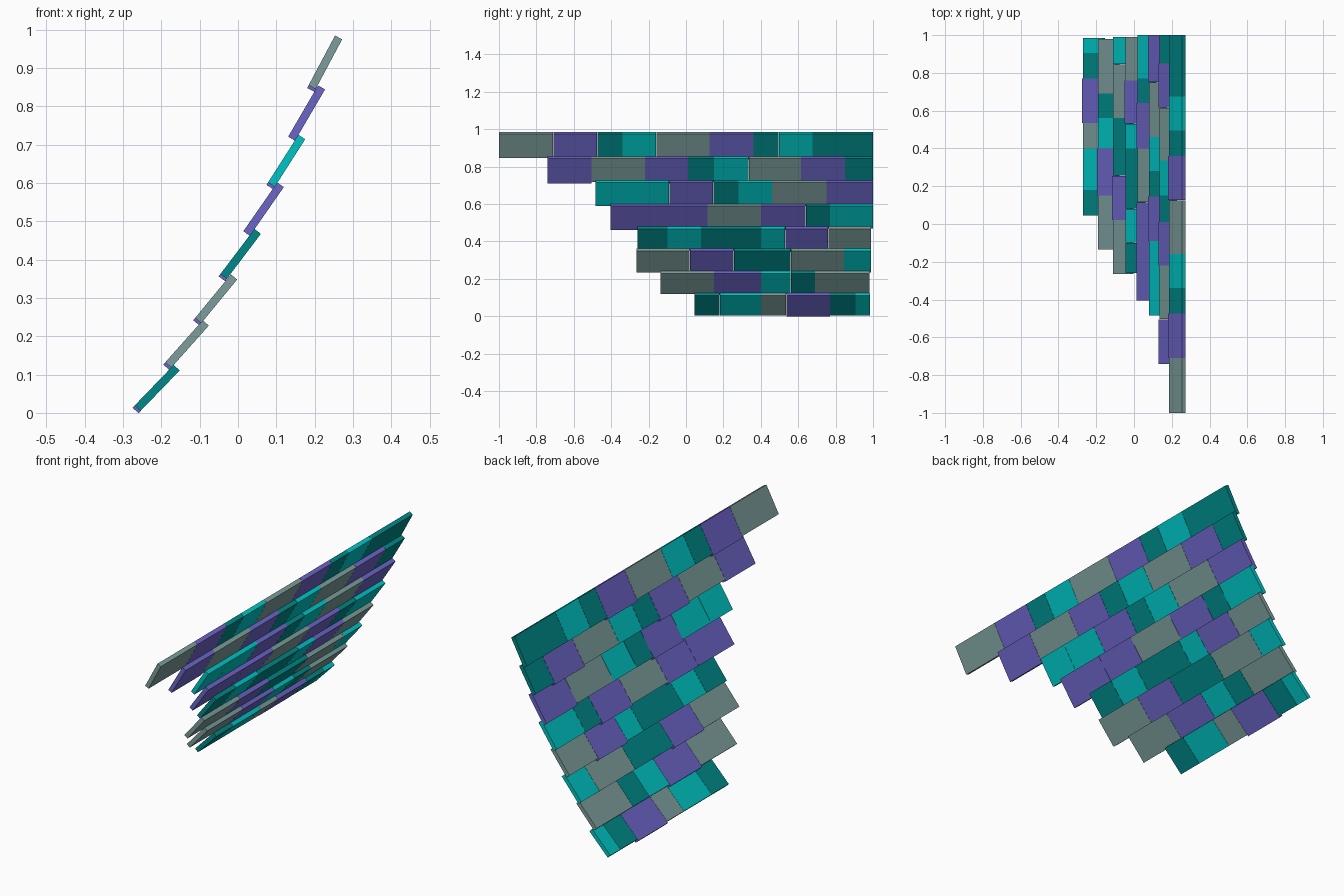
import bpy, math
from mathutils import Matrix, Vector

if "Cube" in bpy.data.objects:
    bpy.data.objects.remove(bpy.data.objects["Cube"])


def material(name, rgb):
    m = bpy.data.materials.new(name)
    m.diffuse_color = (*rgb, 1)
    m.use_nodes = True
    m.node_tree.nodes["Principled BSDF"].inputs["Base Color"].default_value = m.diffuse_color
    return m


MATS = {
    "P": material("purple", (0.15, 0.13, 0.57)),
    "G": material("grey_green", (0.20, 0.34, 0.33)),
    "D": material("dark_teal", (0.0, 0.25, 0.25)),
    "C": material("cyan", (0.0, 0.56, 0.56)),
}
WIDTH, THICK = 0.147, 0.021
SLIP = 0.008  # purple shingles hang slightly lower

# Rows from bottom to top: centre x, centre z, colours, joints along y
ROWS = [
    (-0.211, 0.065, "DCGPDC", (.045, .18, .40, .535, .77, .905, .985)),
    (-0.133, 0.180, "GPCDG", (-.135, .15, .40, .56, .69, .98)),
    (-0.057, 0.298, "GPDGC", (-.265, .02, .255, .56, .845, .99)),
    (0.007, 0.415, "DCDCPG", (-.26, -.10, .08, .40, .53, .76, .99)),
    (0.069, 0.535, "PPGPDC", (-.405, -.12, .115, .40, .64, .77, 1.0)),
    (0.127, 0.658, "CCPDCGP", (-.485, -.31, -.09, .145, .28, .46, .75, 1.0)),
    (0.181, 0.786, "PGPDCGPD", (-.74, -.505, -.22, .01, .15, .335, .615, .85, 1.0)),
    (0.228, 0.915, "GPDCGPDCD", (-1.0, -.71, -.475, -.34, -.16, .125, .36, .495, .675, 1.0)),
]


def shingle(name, x, z, y0, y1, tilt, low, mat):
    # Box whose local x runs up the slope; low extends its bottom edge
    bpy.ops.mesh.primitive_cube_add(size=1)
    ob = bpy.context.object
    ob.name = name
    rot = Matrix.Rotation(-tilt, 4, "Y")
    scale = Matrix.Diagonal((WIDTH + low, y1 - y0, THICK, 1))
    shift = Matrix.Translation(Vector((-low / 2, 0, 0)))
    ob.data.transform(rot @ shift @ scale)
    ob.location = (x, (y0 + y1) / 2, z)
    ob.data.materials.append(mat)


# Overlapping courses, steeper towards the top
for r, (x, z, colours, ys) in enumerate(ROWS):
    tilt = math.radians(46 + 16 * r / 7)
    for i, c in enumerate(colours):
        low = SLIP if c == "P" else 0
        shingle(f"shingle_row{r + 1}_{i + 1}", x, z, ys[i] + 0.001 * (i > 0), ys[i + 1],
                tilt, low, MATS[c])
